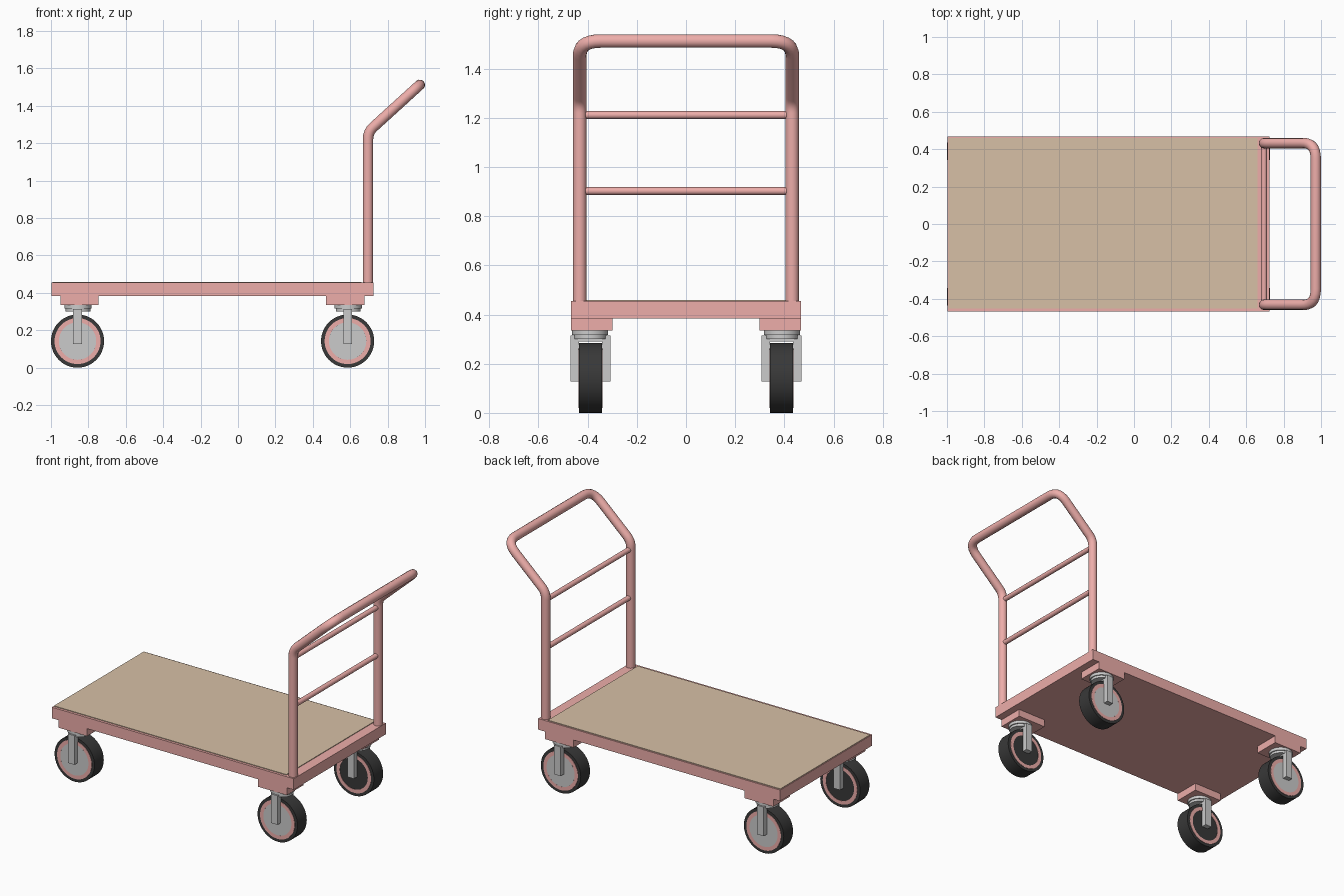
import bpy, math
from mathutils import Vector

if "Cube" in bpy.data.objects:
    bpy.data.objects.remove(bpy.data.objects["Cube"])


def material(name, rgb):
    m = bpy.data.materials.new(name)
    m.diffuse_color = (*rgb, 1)
    m.use_nodes = True
    m.node_tree.nodes["Principled BSDF"].inputs["Base Color"].default_value = m.diffuse_color
    return m


RED = material("red_paint", (0.85, 0.42, 0.40))
WOOD = material("wood", (0.68, 0.53, 0.38))
BLACK = material("rubber", (0.04, 0.04, 0.04))
GREY = material("steel", (0.7, 0.7, 0.7))


def finish(ob, name, mat, smooth=False):
    ob.name = name
    ob.data.materials.clear()
    ob.data.materials.append(mat)
    if smooth:
        bpy.ops.object.select_all(action='DESELECT')
        ob.select_set(True)
        bpy.context.view_layer.objects.active = ob
        bpy.ops.object.shade_smooth_by_angle(angle=math.radians(35))
    return ob


def box(name, mat, x0, x1, y0, y1, z0, z1):
    bpy.ops.mesh.primitive_cube_add(size=1, location=((x0+x1)/2, (y0+y1)/2, (z0+z1)/2))
    ob = bpy.context.object
    ob.scale = (x1-x0, abs(y1-y0), z1-z0)
    bpy.ops.object.transform_apply(location=False, rotation=False, scale=True)
    return finish(ob, name, mat)


def cyl(name, mat, r, depth, loc, axis='Z', n=40):
    rot = (math.pi/2, 0, 0) if axis == 'Y' else (0, 0, 0)
    bpy.ops.mesh.primitive_cylinder_add(vertices=n, radius=r, depth=depth, location=loc, rotation=rot)
    return finish(bpy.context.object, name, mat, True)


def lathe_y(name, mat, profile, loc, n=48):
    # closed (radius, y) profile swept around the y axis
    verts, faces, k = [], [], len(profile)
    for i in range(n):
        a = 2*math.pi*i/n
        verts += [(r*math.cos(a), y, r*math.sin(a)) for r, y in profile]
        for j in range(k):
            i2, j2 = (i+1) % n, (j+1) % k
            faces.append((i*k+j, i*k+j2, i2*k+j2, i2*k+j))
    me = bpy.data.meshes.new(name)
    me.from_pydata(verts, [], faces)
    ob = bpy.data.objects.new(name, me)
    ob.location = loc
    bpy.context.collection.objects.link(ob)
    return finish(ob, name, mat, True)


def rounded(points, radii, steps=7):
    # replace each inner corner with a quadratic bend
    pts = [Vector(p) for p in points]
    out = [pts[0]]
    for i in range(1, len(pts)-1):
        a = pts[i] + (pts[i-1]-pts[i]).normalized()*radii[i-1]
        b = pts[i] + (pts[i+1]-pts[i]).normalized()*radii[i-1]
        for s in range(steps+1):
            t = s/steps
            out.append(a*(1-t)**2 + pts[i]*2*t*(1-t) + b*t*t)
    return out + [pts[-1]]


def tube(name, mat, path, r):
    cu = bpy.data.curves.new(name, 'CURVE')
    cu.dimensions = '3D'
    cu.bevel_depth = r
    cu.bevel_resolution = 4
    cu.use_fill_caps = True
    sp = cu.splines.new('POLY')
    sp.points.add(len(path)-1)
    for p, co in zip(sp.points, path):
        p.co = (*co, 1)
    tmp = bpy.data.objects.new(name + "_path", cu)
    bpy.context.collection.objects.link(tmp)
    dg = bpy.context.evaluated_depsgraph_get()
    me = bpy.data.meshes.new_from_object(tmp.evaluated_get(dg))
    bpy.data.objects.remove(tmp)
    ob = bpy.data.objects.new(name, me)
    bpy.context.collection.objects.link(ob)
    return finish(ob, name, mat, True)


# Platform and wooden deck
box("platform_frame", RED, -0.997, 0.724, -0.468, 0.468, 0.383, 0.454)
box("wood_deck", WOOD, -0.993, 0.66, -0.452, 0.46, 0.44, 0.458)

# Bent push handle
hy, px = 0.432, 0.695
half = [(px, hy, 0.42), (px, hy, 1.26), (0.972, hy, 1.512)]
path = rounded(half + [(x, -y, z) for x, y, z in reversed(half)], [0.04, 0.085, 0.085, 0.04])
tube("push_handle", RED, path, 0.028)

# Cross rails between the posts
for name, z in (("lower_rail", 0.902), ("upper_rail", 1.211)):
    tube(name, RED, [Vector((px, -0.425, z)), Vector((px, 0.425, z))], 0.016)

# Four casters
wr, wz, wy, hw = 0.142, 0.142, 0.388, 0.047
for end, cx in (("rear", -0.858), ("handle", 0.586)):
    bx = -0.847 if end == "rear" else 0.573
    for side, s in (("front", -1), ("back", 1)):
        tag = f"{end}_{side}"
        c = (cx, s*wy, wz)
        # mounting block and swivel plate
        ys = sorted((s*0.298, s*0.468))
        box(f"{tag}_mount_block", RED, bx-0.102, bx+0.102, *ys, 0.335, 0.386)
        cyl(f"{tag}_swivel_plate", GREY, 0.073, 0.02, (cx+0.003, s*0.39, 0.326))
        cyl(f"{tag}_swivel_race", GREY, 0.066, 0.022, (cx+0.003, s*0.39, 0.311))
        # wheel
        cyl(f"{tag}_tyre", BLACK, wr, 2*hw, c, 'Y', 48)
        for e in (-1, 1):
            y0, y1 = e*(hw-0.01), e*(hw+0.002)
            lathe_y(f"{tag}_rim_ring", RED, [(0.1, y0), (0.123, y0), (0.123, y1), (0.1, y1)], c)
        cyl(f"{tag}_hub", GREY, 0.1, 0.012, (cx, s*(wy+hw-0.004), wz), 'Y')
        # fork legs and bridge
        for e in (-1, 1):
            ly = sorted((s*wy+e*hw, s*wy+e*0.081))
            box(f"{tag}_fork_leg", GREY, cx-0.023, cx+0.023, *ly, 0.127, 0.314)
        box(f"{tag}_fork_bridge", GREY, cx-0.023, cx+0.023, s*wy-hw, s*wy+hw, 0.29, 0.314)
